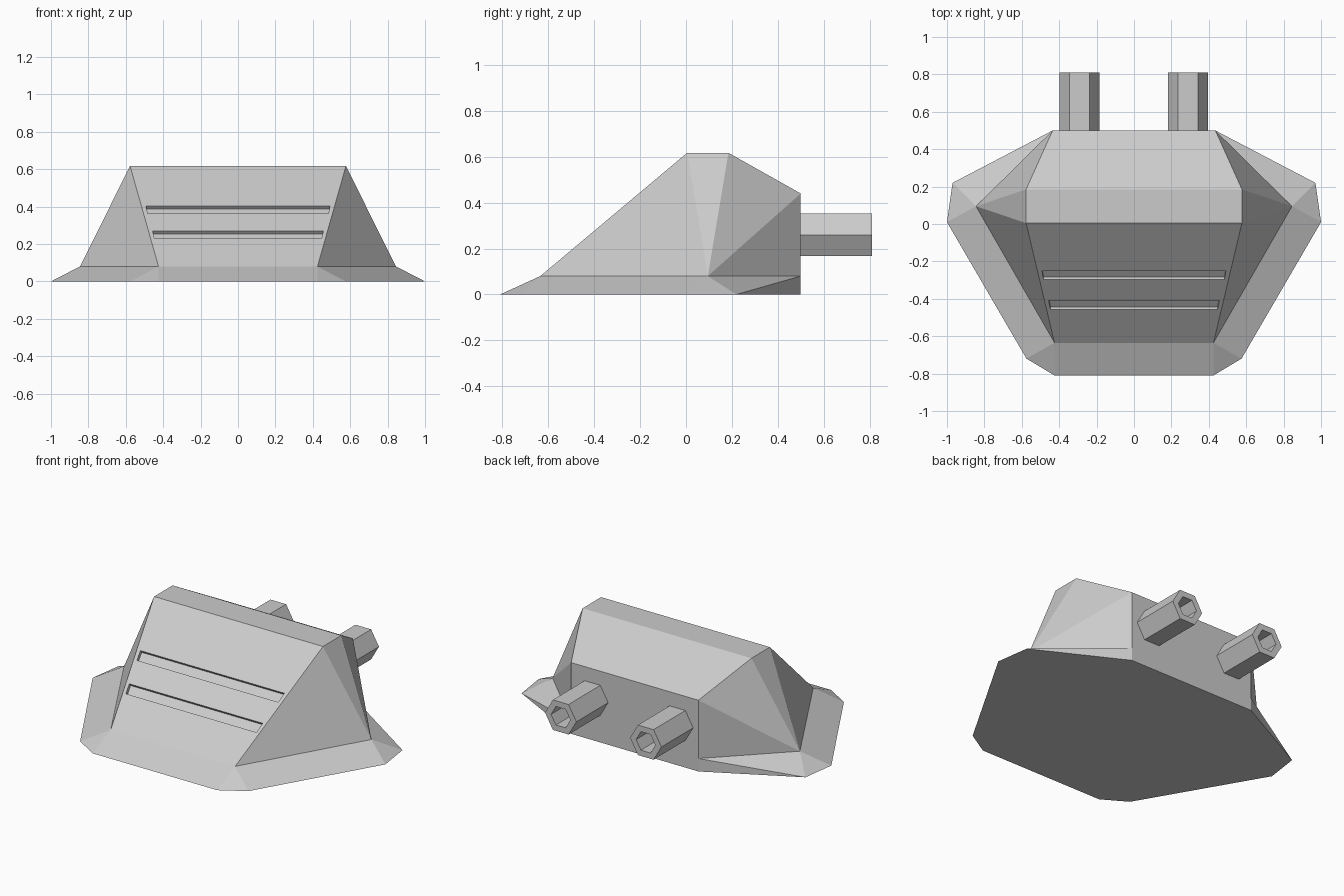
import bpy, bmesh, math
from mathutils import Vector

if "Cube" in bpy.data.objects:
    bpy.data.objects.remove(bpy.data.objects["Cube"])


def make_object(name, bm):
    bmesh.ops.recalc_face_normals(bm, faces=bm.faces[:])
    mesh = bpy.data.meshes.new(name)
    bm.to_mesh(mesh)
    bm.free()
    obj = bpy.data.objects.new(name, mesh)
    bpy.context.collection.objects.link(obj)
    return obj


# Armoured hull: right half by named corners, then mirrored
P = {
    'f0': (0.425, -0.81, 0), 'c0': (0.575, -0.72, 0), 's0': (1, 0.01, 0),
    'r0': (0.97, 0.22, 0), 'b0': (0.435, 0.5, 0),
    'f1': (0.425, -0.635, 0.08), 's1': (0.845, 0.095, 0.08), 'b1': (0.435, 0.5, 0.08),
    'tf': (0.577, 0.005, 0.617), 'tb': (0.577, 0.185, 0.617), 'bt': (0.435, 0.5, 0.44),
}
for key in ('f0', 'f1', 'tf', 'tb', 'bt', 'b0'):      # centre-line points
    P['m' + key] = (0,) + P[key][1:]

FACES = [
    'mf0 f0 f1 mf1', 'f0 c0 f1', 'c0 s0 s1 f1', 's0 r0 s1', 'r0 b1 s1', 'r0 b0 b1',   # skirt
    'mf1 f1 tf mtf', 'f1 s1 tf', 'tf s1 tb', 'tb s1 bt', 's1 b1 bt',                  # slope, sides
    'mtf tf tb mtb', 'mtb tb bt mbt', 'mbt bt b1 b0 mb0',                             # roof, back
    'mf0 mb0 b0 r0 s0 c0 f0',                                                         # base
]
bm = bmesh.new()
V = {k: bm.verts.new(co) for k, co in P.items()}
for f in FACES:
    bm.faces.new([V[k] for k in f.split()])
bmesh.ops.mirror(bm, geom=bm.verts[:] + bm.edges[:] + bm.faces[:], axis='X', merge_dist=0.0001)
bmesh.ops.remove_doubles(bm, verts=bm.verts[:], dist=0.0001)
hull = make_object('hull', bm)

# Shallow vent slots cut square to the front slope
low, high = Vector(P['mf1']), Vector(P['mtf'])
along = high - low
normal = Vector((0, -along.z, along.y)).normalized()


def slope_point(y):
    return low + along * ((y - low.y) / along.y)


for i, (y_top, y_bottom, w_top, w_bottom) in enumerate(
        [(-0.25, -0.297, 0.492, 0.483), (-0.41, -0.458, 0.456, 0.446)]):
    bm = bmesh.new()
    rings = []
    for depth in (0.03, -0.021):
        rings.append([bm.verts.new(slope_point(y) + normal * depth + Vector((x, 0, 0)))
                      for x, y in ((-w_top, y_top), (w_top, y_top),
                                   (w_bottom, y_bottom), (-w_bottom, y_bottom))])
    for ring in rings:
        bm.faces.new(ring)
    for j in range(4):
        k = (j + 1) % 4
        bm.faces.new((rings[0][j], rings[0][k], rings[1][k], rings[1][j]))
    cutter = make_object(f'vent_cutter_{i + 1}', bm)
    cutter.hide_render = True
    cutter.display_type = 'WIRE'
    mod = hull.modifiers.new('vent_slot', 'BOOLEAN')
    mod.operation = 'DIFFERENCE'
    mod.solver = 'EXACT'
    mod.object = cutter

# Hollow hexagonal exhaust pipes on the back
for side, x in (('left', -0.292), ('right', 0.289)):
    bm = bmesh.new()
    rings = []
    for radius, y in ((0.107, 0.49), (0.107, 0.81), (0.066, 0.81), (0.066, 0.51)):
        rings.append([bm.verts.new((x + radius * math.cos(math.tau * k / 6), y,
                                    0.26 + radius * math.sin(math.tau * k / 6)))
                      for k in range(6)])
    for a, b in zip(rings, rings[1:]):
        for j in range(6):
            k = (j + 1) % 6
            bm.faces.new((a[j], a[k], b[k], b[j]))
    bm.faces.new(rings[0])
    bm.faces.new(rings[-1])
    make_object(f'exhaust_pipe_{side}', bm)
